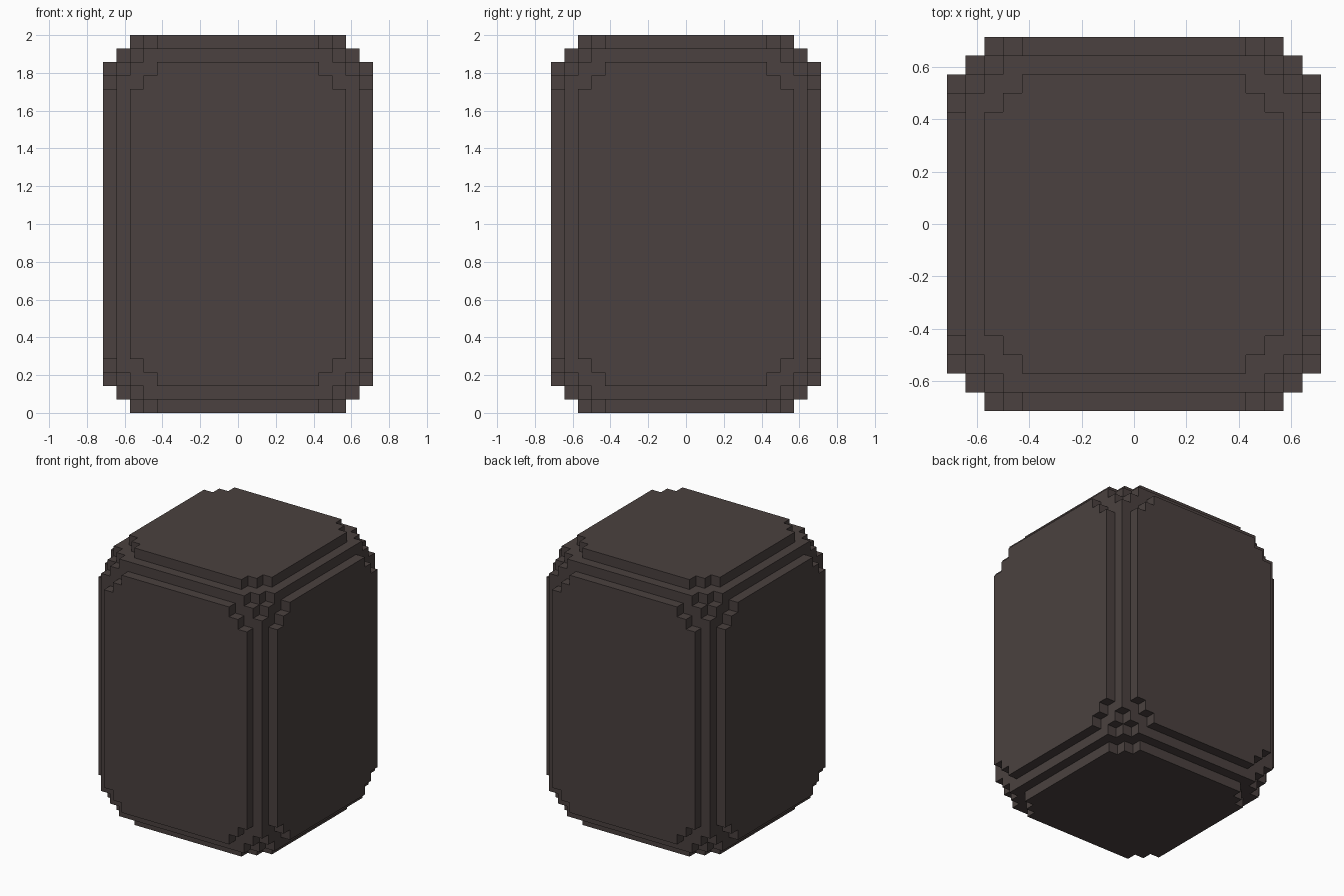
import bpy
import bmesh
from itertools import product
from mathutils import Vector

cube = bpy.data.objects.get("Cube")
if cube:
    bpy.data.objects.remove(cube, do_unlink=True)

STEP = 1 / 14          # height of one stair step
CELLS = 9              # four steps at each end plus one long middle cell
HALF = (10 * STEP, 10 * STEP, 14 * STEP)


def grid_lines(half):
    """Cell borders along one axis: fine steps at both ends."""
    upper = [half - i * STEP for i in range(5)]
    return [-v for v in upper] + upper[::-1]


def filled(cell):
    """Cells kept in the stepped rounding, by depth below the three faces."""
    if min(cell) < 0 or max(cell) >= CELLS:
        return False
    depth = sorted(min(i, CELLS - 1 - i) for i in cell)
    if depth[0] == 0:
        return depth[1] >= 2 and sum(depth) >= 6
    return sum(depth) >= 5


def make_material(name, color):
    mat = bpy.data.materials.new(name)
    mat.use_nodes = True
    mat.diffuse_color = color
    mat.node_tree.nodes["Principled BSDF"].inputs["Base Color"].default_value = color
    return mat


# Stepped block: one face wherever a filled cell meets an empty one
lines = [grid_lines(h) for h in HALF]
bm = bmesh.new()
verts = {}


def vert(key):
    if key not in verts:
        x, y, z = (lines[a][key[a]] for a in range(3))
        verts[key] = bm.verts.new(Vector((x, y, z + HALF[2])))
    return verts[key]


for cell in product(range(CELLS), repeat=3):
    if not filled(cell):
        continue
    for axis, side in product(range(3), (0, 1)):
        beside = list(cell)
        beside[axis] += 1 if side else -1
        if filled(beside):
            continue
        u, v = (axis + 1) % 3, (axis + 2) % 3
        corners = []
        for du, dv in ((0, 0), (1, 0), (1, 1), (0, 1)):
            key = list(cell)
            key[axis] += side
            key[u] += du
            key[v] += dv
            corners.append(vert(tuple(key)))
        bm.faces.new(corners if side else corners[::-1])

mesh = bpy.data.meshes.new("stepped_block")
bm.to_mesh(mesh)
bm.free()
mesh.materials.append(make_material("dark brown", (0.069, 0.053, 0.050, 1)))
block = bpy.data.objects.new("stepped_block", mesh)
bpy.context.collection.objects.link(block)
